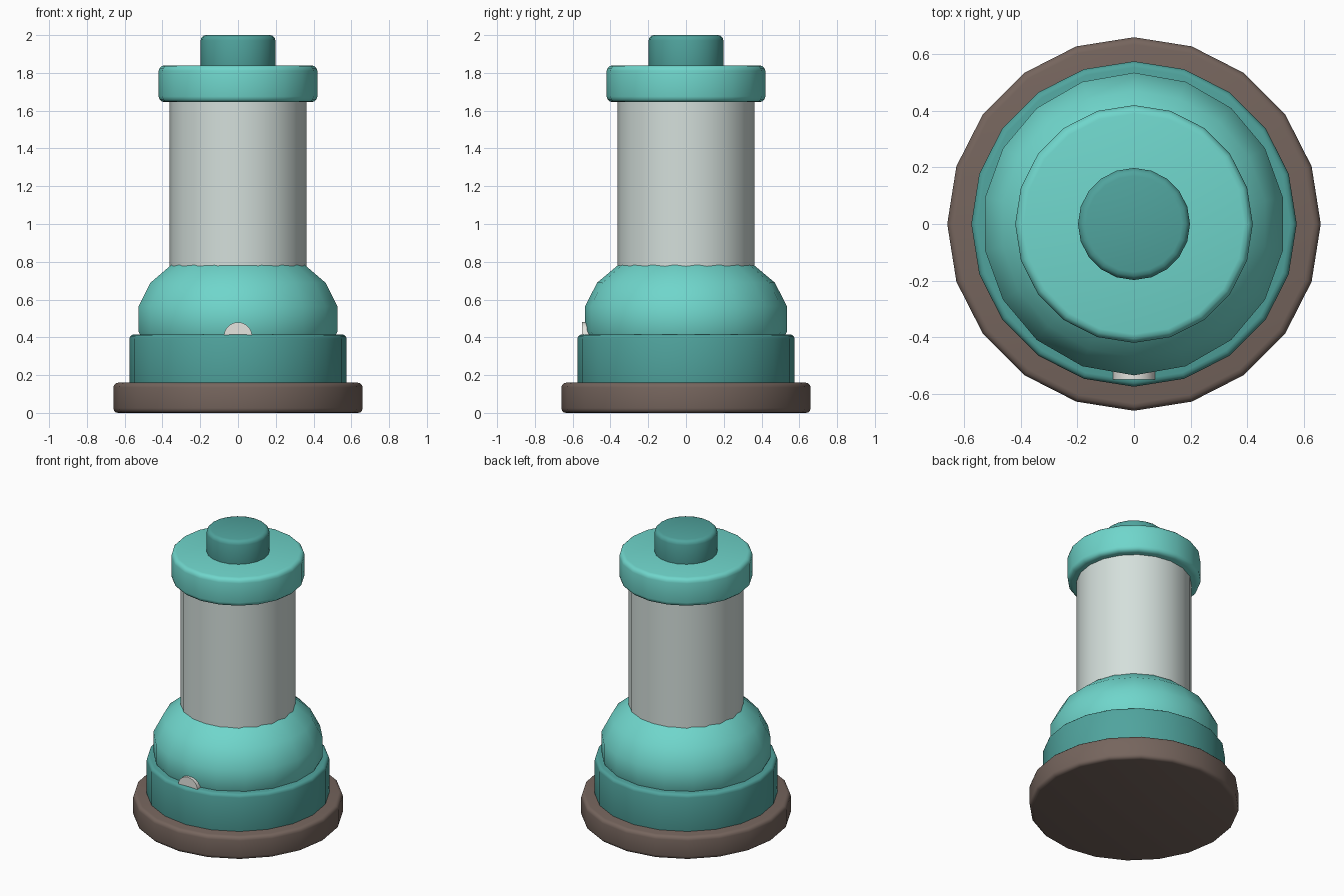
import bpy
import math

if "Cube" in bpy.data.objects:
    bpy.data.objects.remove(bpy.data.objects["Cube"], do_unlink=True)


def material(name, colour):
    mat = bpy.data.materials.new(name)
    mat.use_nodes = True
    mat.diffuse_color = (*colour, 1)
    mat.node_tree.nodes["Principled BSDF"].inputs["Base Color"].default_value = (*colour, 1)
    return mat


teal = material("light teal", (0.16, 0.67, 0.60))
deep_teal = material("deep teal", (0.08, 0.37, 0.34))
brown = material("warm brown", (0.18, 0.13, 0.11))
silver = material("pale grey", (0.66, 0.74, 0.71))
cream = material("off white", (0.78, 0.78, 0.74))


def finish(name, mat, angle=35):
    obj = bpy.context.object
    obj.name = obj.data.name = name
    obj.data.materials.append(mat)
    bpy.ops.object.shade_smooth_by_angle(angle=math.radians(angle))
    return obj


def disc(name, mat, radius, bottom, top, bevel=0, sides=20):
    """Upright cylinder with optionally rounded rims."""
    bpy.ops.mesh.primitive_cylinder_add(
        vertices=sides, radius=radius, depth=top - bottom,
        location=(0, 0, (bottom + top) / 2))
    if bevel:
        mod = bpy.context.object.modifiers.new("rounded rim", "BEVEL")
        mod.width = bevel
        mod.segments = 3
        mod.limit_method = "ANGLE"
        mod.angle_limit = math.radians(40)
        bpy.ops.object.modifier_apply(modifier=mod.name)
    return finish(name, mat)


# Stacked round parts, from the foot upwards
disc("foot", brown, 0.66, 0, 0.16, 0.025)
disc("lower_drum", deep_teal, 0.575, 0.14, 0.415, 0.022)
disc("column", silver, 0.362, 0.5, 1.7)
disc("collar", teal, 0.42, 1.645, 1.84, 0.03)
disc("top_knob", deep_teal, 0.198, 1.8, 2.0, 0.028)

# Squashed bulb resting in the drum
bpy.ops.mesh.primitive_uv_sphere_add(segments=18, ring_count=9, radius=1, location=(0, 0, 0.498))
bpy.context.object.scale = (0.543, 0.543, 0.383)
bpy.ops.object.transform_apply(location=False, rotation=False, scale=True)
finish("bulb", teal, 60)

# Round indicator on the front, half sunk into the drum
bpy.ops.mesh.primitive_cylinder_add(
    vertices=20, radius=0.075, depth=0.06,
    location=(0, -0.52, 0.405), rotation=(math.pi / 2, 0, 0))
finish("front_indicator", cream)
